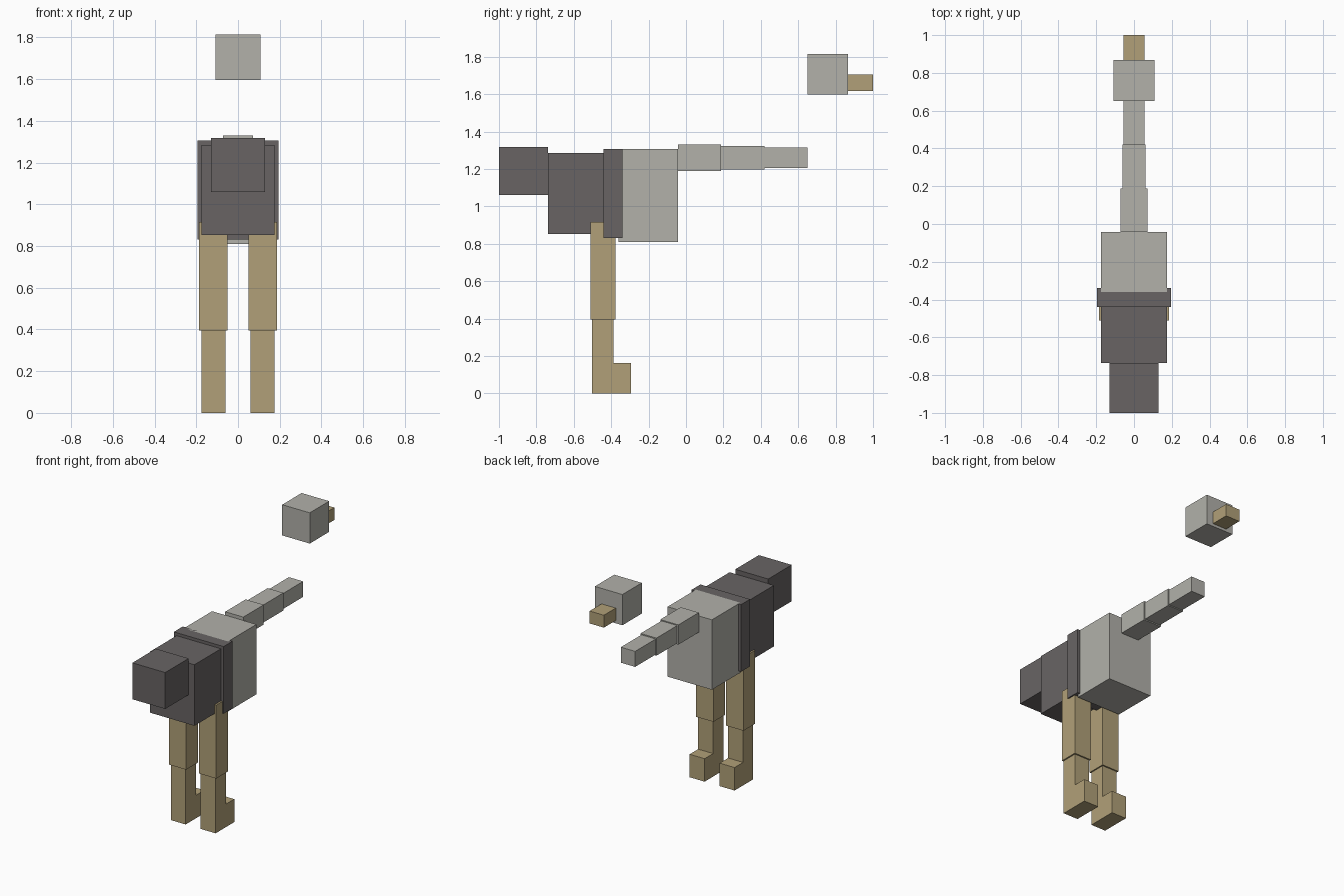
import bpy
from mathutils import Vector

if "Cube" in bpy.data.objects:
    bpy.data.objects.remove(bpy.data.objects["Cube"])


def material(name, rgb):
    mat = bpy.data.materials.new(name)
    mat.diffuse_color = (*rgb, 1.0)
    mat.use_nodes = True
    mat.node_tree.nodes["Principled BSDF"].inputs["Base Color"].default_value = mat.diffuse_color
    return mat


LIGHT = material("light_grey", (0.445, 0.440, 0.402))
DARK = material("dark_grey", (0.138, 0.127, 0.127))
TAN = material("tan", (0.440, 0.352, 0.188))


def box(name, x, y, z, mat):
    """Box from (min, max) ranges on each axis."""
    bpy.ops.mesh.primitive_cube_add(size=1)
    ob = bpy.context.object
    ob.name = name
    lo, hi = Vector((x[0], y[0], z[0])), Vector((x[1], y[1], z[1]))
    mid, size = (lo + hi) / 2, hi - lo
    for v in ob.data.vertices:
        v.co = Vector(a * b for a, b in zip(v.co, size))
    ob.location = mid
    ob.data.materials.append(mat)
    return ob


def centred(name, half, y, z, mat):
    return box(name, (-half, half), y, z, mat)


# Head and beak
centred("head", 0.108, (0.65, 0.867), (1.597, 1.815), LIGHT)
centred("beak", 0.056, (0.867, 1.0), (1.617, 1.705), TAN)

# Neck, three tapering segments
centred("neck_base", 0.071, (-0.042, 0.187), (1.19, 1.33), LIGHT)
centred("neck_middle", 0.062, (0.187, 0.42), (1.198, 1.323), LIGHT)
centred("neck_tip", 0.056, (0.42, 0.65), (1.205, 1.315), LIGHT)

# Body and tail
centred("chest", 0.174, (-0.36, -0.042), (0.81, 1.306), LIGHT)
centred("body_band", 0.195, (-0.44, -0.34), (0.83, 1.306), DARK)
centred("rear_body", 0.174, (-0.737, -0.44), (0.852, 1.285), DARK)
centred("tail", 0.129, (-1.0, -0.737), (1.06, 1.318), DARK)

# Legs, one per side
for side, s in (("left", -1), ("right", 1)):
    def span(a, b):
        return tuple(sorted((s * a, s * b)))
    box(side + "_upper_leg", span(0.05, 0.186), (-0.51, -0.378), (0.394, 0.915), TAN)
    box(side + "_lower_leg", span(0.059, 0.176), (-0.502, -0.388), (0.0, 0.394), TAN)
    box(side + "_foot", span(0.059, 0.176), (-0.388, -0.293), (0.0, 0.163), TAN)
